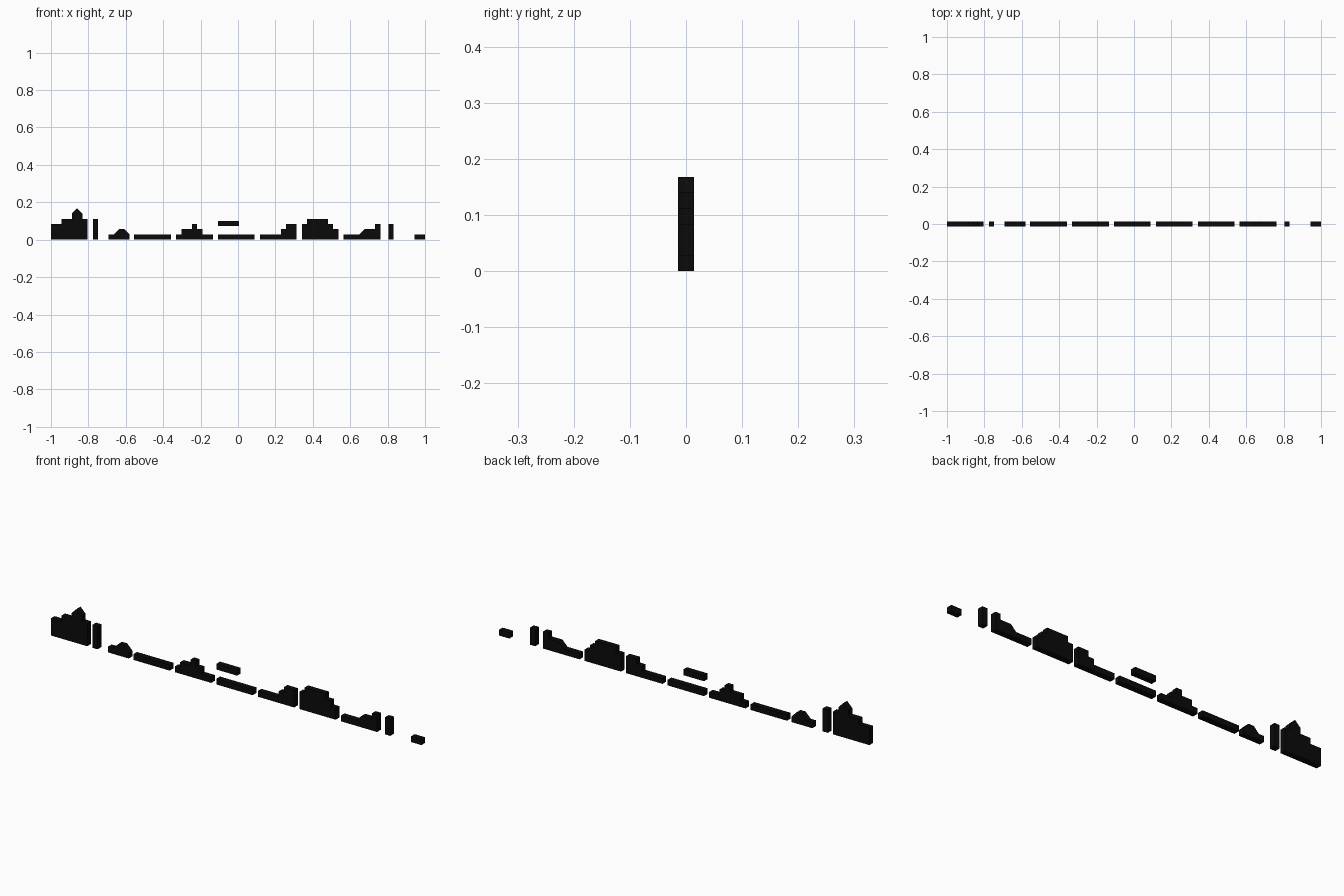
import bpy, bmesh

if "Cube" in bpy.data.objects:
    bpy.data.objects.remove(bpy.data.objects["Cube"])

C = 0.028          # tile size
D = 0.014          # half depth

ink = bpy.data.materials.new("ink")
ink.diffuse_color = (0.003, 0.003, 0.003, 1)
ink.use_nodes = True
ink.node_tree.nodes["Principled BSDF"].inputs["Base Color"].default_value = ink.diffuse_color


def slab(name, outline):
    """Extrude an x-z outline through the tile depth."""
    bm = bmesh.new()
    face = bm.faces.new([bm.verts.new((x, -D, z)) for x, z in outline])
    ext = bmesh.ops.extrude_face_region(bm, geom=[face])
    moved = [v for v in ext["geom"] if isinstance(v, bmesh.types.BMVert)]
    bmesh.ops.translate(bm, verts=moved, vec=(0, 2 * D, 0))
    bmesh.ops.recalc_face_normals(bm, faces=bm.faces)
    me = bpy.data.meshes.new(name)
    bm.to_mesh(me)
    bm.free()
    me.materials.append(ink)
    ob = bpy.data.objects.new(name, me)
    bpy.context.collection.objects.link(ob)
    return ob


def skyline(name, x0, tiles):
    """Row of tiles: digit = column height, (a, b) = sloped top from a to b."""
    pts = []
    for i, t in enumerate(tiles):
        a, b = t if isinstance(t, tuple) else (t, t)
        for p in ((i, a), (i + 1, b)):
            if not pts or p != pts[-1]:
                pts.append(p)
    n = len(tiles)
    pts = [(0, 0)] + pts + [(n, 0)]
    return slab(name, [(x0 + x * C, z * C) for x, z in pts])


# Ground sections of the level strip, left to right
skyline("castle_section", -1.0, [3, 3, 4, 4, (5, 6), (6, 5), 4])
skyline("left_pillar", -0.776, [4])
skyline("small_hill", -0.692, [1, (1, 2), 2, (2, 1)])
skyline("flat_section", -0.555, [1] * 7)
skyline("stepped_mound", -0.331, [1, 2, 2, 3, 2, 1, 1])
skyline("platform_base", -0.107, [1] * 7)
skyline("rising_steps", 0.117, [1, 1, 1, 1, 2, 3, 3])
skyline("tall_mound", 0.341, [3, 4, 4, 4, 4, 3, 2])
skyline("ramp_section", 0.565, [1, 1, 1, (1, 2), 2, 2, 3])
skyline("right_pillar", 0.804, [3])
skyline("end_block", 0.944, [1, 1])

# Platform floating over the flat base
x, z = -0.107, 2.6 * C
slab("floating_platform", [(x, z), (x, z + C), (x + 4 * C, z + C), (x + 4 * C, z)])
